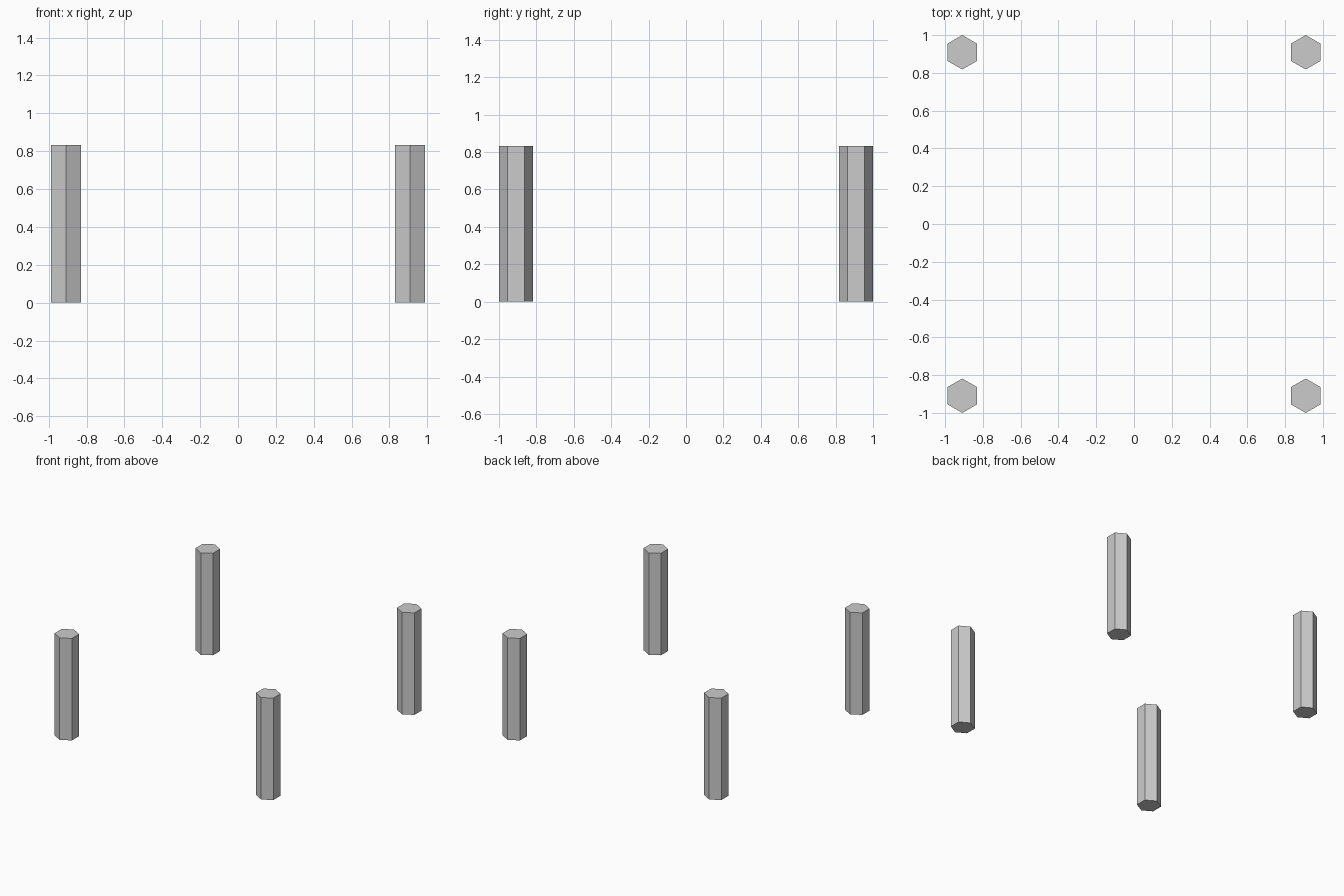
import bpy

if "Cube" in bpy.data.objects:
    bpy.data.objects.remove(bpy.data.objects["Cube"])

RADIUS = 0.0909   # corner radius of the hexagon, corners point along y
OFFSET = 0.9091   # post centre distance from both axes
HEIGHT = 0.832


def add_post(name, x, y):
    bpy.ops.mesh.primitive_cylinder_add(
        vertices=6, radius=RADIUS, depth=HEIGHT, location=(x, y, HEIGHT / 2))
    bpy.context.object.name = name


# Four hexagonal posts, one at each corner
for y_name, sy in (("front", -1), ("back", 1)):
    for x_name, sx in (("left", -1), ("right", 1)):
        add_post(f"{y_name}_{x_name}_post", sx * OFFSET, sy * OFFSET)
